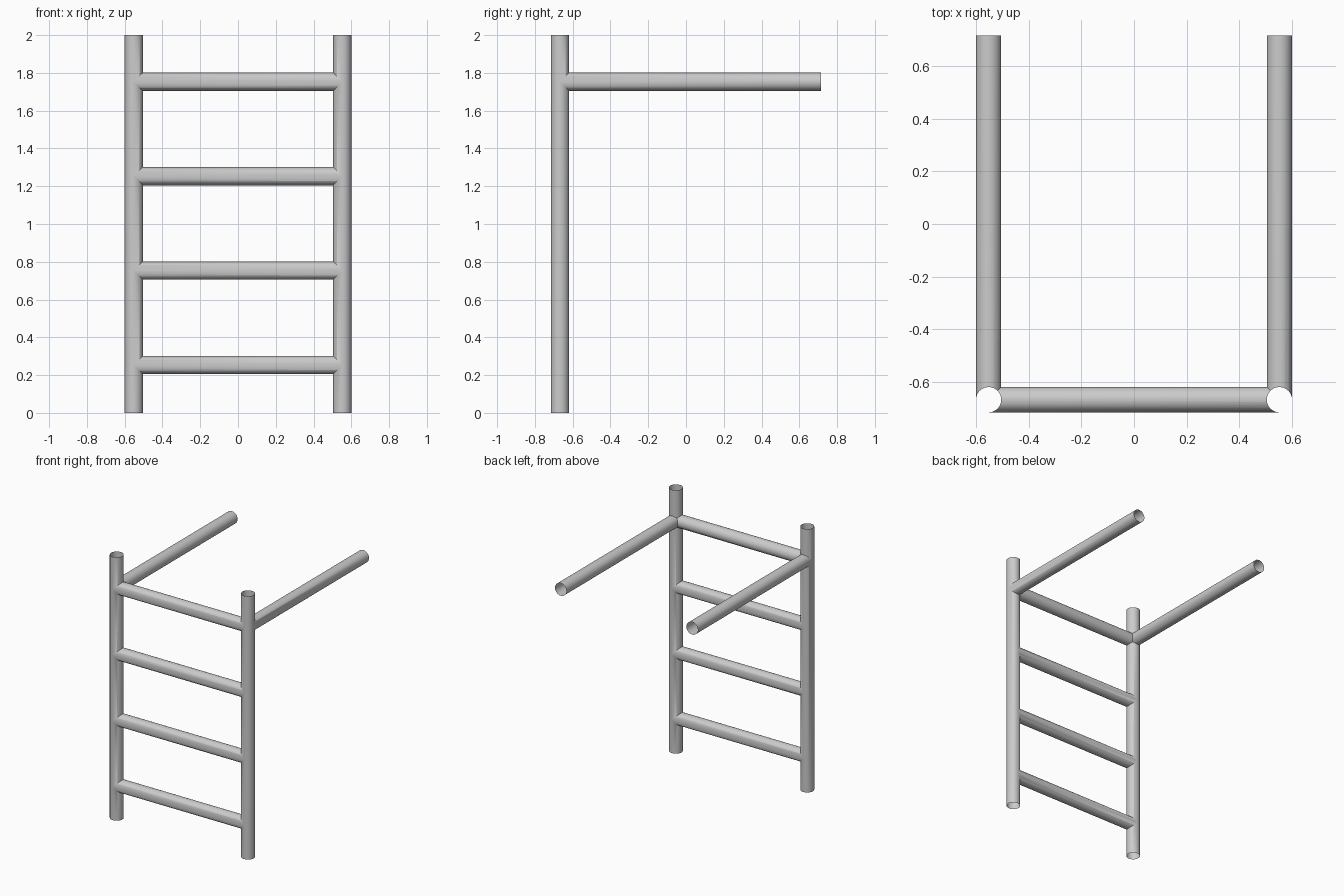
import bpy, bmesh, math
from mathutils import Vector

if "Cube" in bpy.data.objects:
    bpy.data.objects.remove(bpy.data.objects["Cube"])

R = 0.048                      # tube radius
X, Y, BACK = 0.552, -0.667, 0.715
RUNGS = [0.253, 0.753, 1.253, 1.753]

steel = bpy.data.materials.new("light grey metal")
steel.use_nodes = True
grey = (0.6, 0.6, 0.6, 1)
steel.diffuse_color = grey
steel.node_tree.nodes["Principled BSDF"].inputs["Base Color"].default_value = grey


def tube(name, start, end):
    """Closed cylinder between two points."""
    a, b = Vector(start), Vector(end)
    bpy.ops.mesh.primitive_cylinder_add(vertices=32, radius=R, depth=(b - a).length,
                                        location=(a + b) / 2)
    ob = bpy.context.object
    ob.name = name
    ob.rotation_euler = (b - a).to_track_quat('Z', 'Y').to_euler()
    bpy.ops.object.transform_apply(location=True, rotation=True, scale=True)
    ob.data.materials.append(steel)
    return ob


# Posts, rungs and rear arms
frame = tube("ladder_frame", (-X, Y, 0), (-X, Y, 2))
parts = [tube("left_post", (X, Y, 0), (X, Y, 2))]
for i, z in enumerate(RUNGS):
    parts.append(tube(f"rung_{i + 1}", (-X, Y, z), (X, Y, z)))
for side, sx in (("right", -1), ("left", 1)):
    parts.append(tube(f"{side}_arm", (sx * X, Y, RUNGS[-1]), (sx * X, BACK, RUNGS[-1])))

# Weld all tubes into one continuous skin
bpy.context.view_layer.objects.active = frame
for part in parts:
    mod = frame.modifiers.new("weld", 'BOOLEAN')
    mod.operation, mod.solver, mod.object = 'UNION', 'EXACT', part
    bpy.ops.object.modifier_apply(modifier=mod.name)
    bpy.data.objects.remove(part)

# Open the free tube ends
bm = bmesh.new()
bm.from_mesh(frame.data)


def is_cap(face):
    return any(all(abs(v.co[axis] - limit) < 1e-4 for v in face.verts)
               for axis, limit in ((2, 0), (2, 2), (1, BACK)))


bmesh.ops.delete(bm, geom=[f for f in bm.faces if is_cap(f)], context='FACES')
bm.to_mesh(frame.data)
bm.free()

bpy.ops.object.select_all(action='DESELECT')
frame.select_set(True)
bpy.ops.object.shade_smooth_by_angle(angle=math.radians(40))
